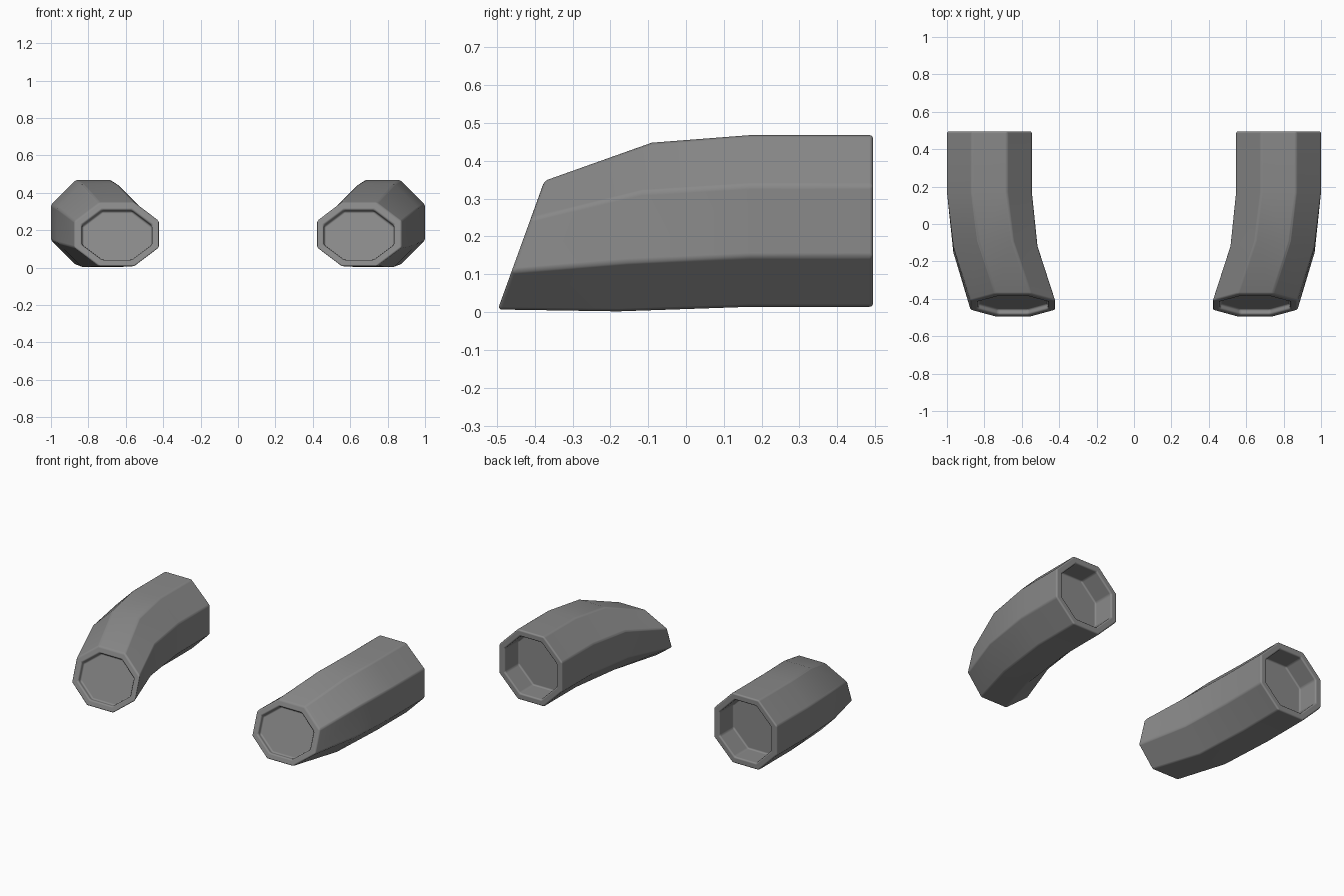
import bpy, bmesh, math

if "Cube" in bpy.data.objects:
    bpy.data.objects.remove(bpy.data.objects["Cube"], do_unlink=True)

grey = bpy.data.materials.new("mid_grey")
grey.use_nodes = True
colour = (0.25, 0.25, 0.25, 1)
grey.diffuse_color = colour
grey.node_tree.nodes["Principled BSDF"].inputs["Base Color"].default_value = colour

# Stations along the tube: y, slant, centre x, centre z, half width, half height
STATIONS = [
    (-0.436, 0.362, 0.647, 0.177, 0.227, 0.17),
    (-0.135, 0.2, 0.741, 0.225, 0.225, 0.223),
    (0.17, 0, 0.773, 0.241, 0.227, 0.227),
    (0.495, 0, 0.773, 0.241, 0.227, 0.227),
]


def octagon(bm, side, y, slant, cx, cz, hx, hz):
    """Upright octagon ring, leaning back with height by the slant."""
    ring = []
    reach = 1 / math.cos(math.pi / 8)
    for i in range(8):
        a = (i + 0.5) * math.pi / 4
        dz = hz * reach * math.sin(a)
        x = cx + hx * reach * math.cos(a)
        ring.append(bm.verts.new((side * x, y + slant * dz, cz + dz)))
    return ring


def recess(bm, cap, rim, depth):
    """Leave a flat rim and sink the middle of an end cap."""
    bmesh.ops.inset_region(bm, faces=[cap], thickness=rim, use_even_offset=True)
    bmesh.ops.inset_region(bm, faces=[cap], thickness=0.001, depth=-depth,
                           use_even_offset=True)


def tube(name, side):
    bm = bmesh.new()
    rings = [octagon(bm, side, *s) for s in STATIONS]
    for a, b in zip(rings, rings[1:]):
        for i in range(8):
            j = (i + 1) % 8
            bm.faces.new((a[i], a[j], b[j], b[i]))
    front = bm.faces.new(rings[0])
    back = bm.faces.new(rings[-1])
    bmesh.ops.recalc_face_normals(bm, faces=bm.faces[:])

    # Shallow front panel and deeper rear socket
    recess(bm, front, 0.04, 0.03)
    recess(bm, back, 0.042, 0.14)

    for f in bm.faces:
        f.smooth = True
    mesh = bpy.data.meshes.new(name)
    bm.to_mesh(mesh)
    bm.free()
    mesh.materials.append(grey)
    obj = bpy.data.objects.new(name, mesh)
    bpy.context.collection.objects.link(obj)

    # Softened edges
    bevel = obj.modifiers.new("soft_edges", 'BEVEL')
    bevel.width = 0.01
    bevel.segments = 3
    bevel.limit_method = 'ANGLE'
    bevel.angle_limit = math.radians(28)
    bevel.harden_normals = True


tube("left_tube", 1)
tube("right_tube", -1)
